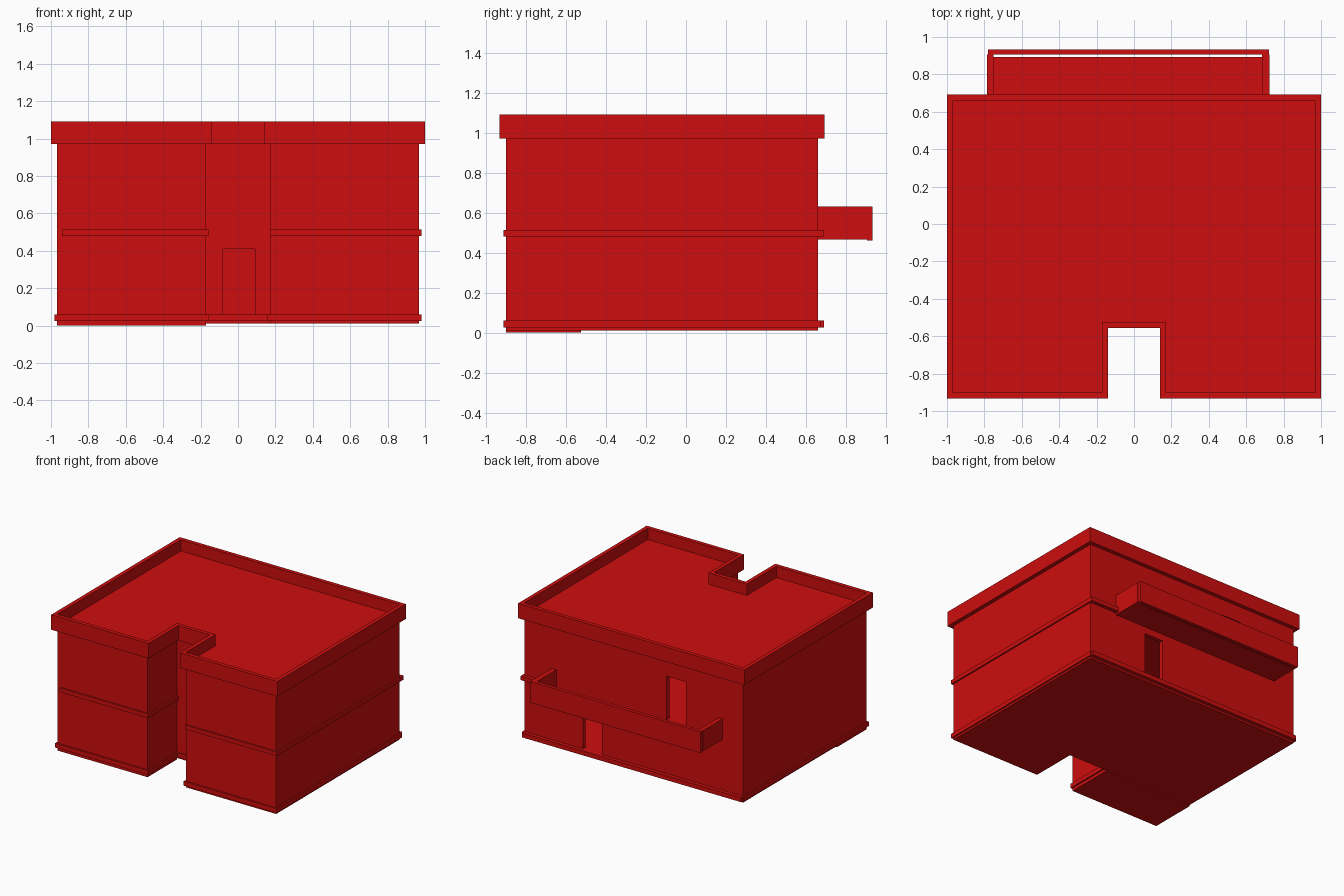
import bpy
import bmesh

if "Cube" in bpy.data.objects:
    bpy.data.objects.remove(bpy.data.objects["Cube"])

red = bpy.data.materials.new("red")
red.use_nodes = True
colour = (0.62, 0.004, 0.004, 1)
red.diffuse_color = colour
red.node_tree.nodes["Principled BSDF"].inputs["Base Color"].default_value = colour

# Main levels and footprint
SIDE, FRONT, BACK = 0.968, -0.90, 0.66
NOTCH, NOTCH_BACK = 0.17, -0.525
WALL = 0.035


def add_object(name, bm):
    bmesh.ops.recalc_face_normals(bm, faces=bm.faces)
    mesh = bpy.data.meshes.new(name)
    bm.to_mesh(mesh)
    bm.free()
    mesh.materials.append(red)
    obj = bpy.data.objects.new(name, mesh)
    bpy.context.scene.collection.objects.link(obj)
    return obj


def box(name, x, y, z):
    bm = bmesh.new()
    bmesh.ops.create_cube(bm, size=1)
    for v in bm.verts:
        v.co = [lim[0] if c < 0 else lim[1] for c, lim in zip(v.co, (x, y, z))]
    return add_object(name, bm)


def footprint(e):
    """U-shaped plan, grown outwards by e."""
    half = [(NOTCH - e, NOTCH_BACK - e), (NOTCH - e, FRONT - e),
            (SIDE + e, FRONT - e), (SIDE + e, BACK + e)]
    return half + [(-x, y) for x, y in reversed(half)]


def slab(name, e, z0, z1):
    bm = bmesh.new()
    low, high = ([bm.verts.new((x, y, z)) for x, y in footprint(e)] for z in (z0, z1))
    bm.faces.new(low)
    bm.faces.new(high)
    for i in range(len(low)):
        bm.faces.new((low[i - 1], low[i], high[i], high[i - 1]))
    return add_object(name, bm)


def ring(name, outer, inner, z0, z1):
    bm = bmesh.new()
    loops = [[bm.verts.new((x, y, z)) for x, y in footprint(e)]
             for e, z in ((outer, z0), (outer, z1), (inner, z1), (inner, z0))]
    for k in range(4):
        a, b = loops[k - 1], loops[k]
        for i in range(len(a)):
            bm.faces.new((a[i - 1], a[i], b[i], b[i - 1]))
    return add_object(name, bm)


def cut(obj, x, y, z):
    """Cut a box-shaped opening through an object."""
    cutter = box("door_cutter", x, y, z)
    cutter.hide_render = True
    mod = obj.modifiers.new("door", "BOOLEAN")
    mod.operation = "DIFFERENCE"
    mod.solver = "EXACT"
    mod.object = cutter
    deps = bpy.context.evaluated_depsgraph_get()
    obj.data = bpy.data.meshes.new_from_object(obj.evaluated_get(deps))
    obj.modifiers.clear()
    bpy.data.objects.remove(cutter)


# Floors, roof and hollow walls
slab("ground_floor", 0, 0.01, 0.06)
slab("upper_floor", -WALL, 0.45, 0.49)
slab("roof", 0, 0.96, 1.0)
walls = ring("walls", 0, -WALL, 0.06, 0.96)
box("wing_footing", (-SIDE, -NOTCH), (FRONT, NOTCH_BACK), (0, 0.01))

# Door openings: entrance, rear door, balcony door
cut(walls, (-0.08, 0.09), (-0.6, -0.45), (0.05, 0.41))
cut(walls, (0.28, 0.45), (0.6, 0.72), (0.05, 0.41))
cut(walls, (-0.46, -0.29), (0.6, 0.72), (0.49, 0.84))

# Parapet around the roof
ring("parapet", 0.032, 0, 0.97, 1.09)

# Base trim, deeper along the back
ring("base_trim", 0.012, 0, 0.025, 0.06)
box("back_base_trim", (-SIDE, SIDE), (BACK, 0.69), (0.025, 0.06))

# Band between the storeys
band = (0.48, 0.513)
box("front_band_right", (-0.94, -0.157), (FRONT - 0.012, FRONT), band)
box("front_band_left", (NOTCH, 0.98), (FRONT - 0.012, FRONT), band)
box("notch_band", (-NOTCH, -0.157), (FRONT, NOTCH_BACK), band)
box("side_band", (SIDE, 0.98), (FRONT, 0.69), band)
box("back_band", (0.72, SIDE), (BACK, 0.69), band)

# Balcony, with a drainage gap behind its front panel
box("balcony_floor", (-0.75, 0.685), (BACK, 0.892), (0.465, 0.49))
box("balcony_front", (-0.78, 0.722), (0.905, 0.933), (0.46, 0.63))
for name, x in (("right", (-0.785, -0.75)), ("left", (0.685, 0.725))):
    box("balcony_side_" + name, x, (BACK, 0.905), (0.465, 0.63))
